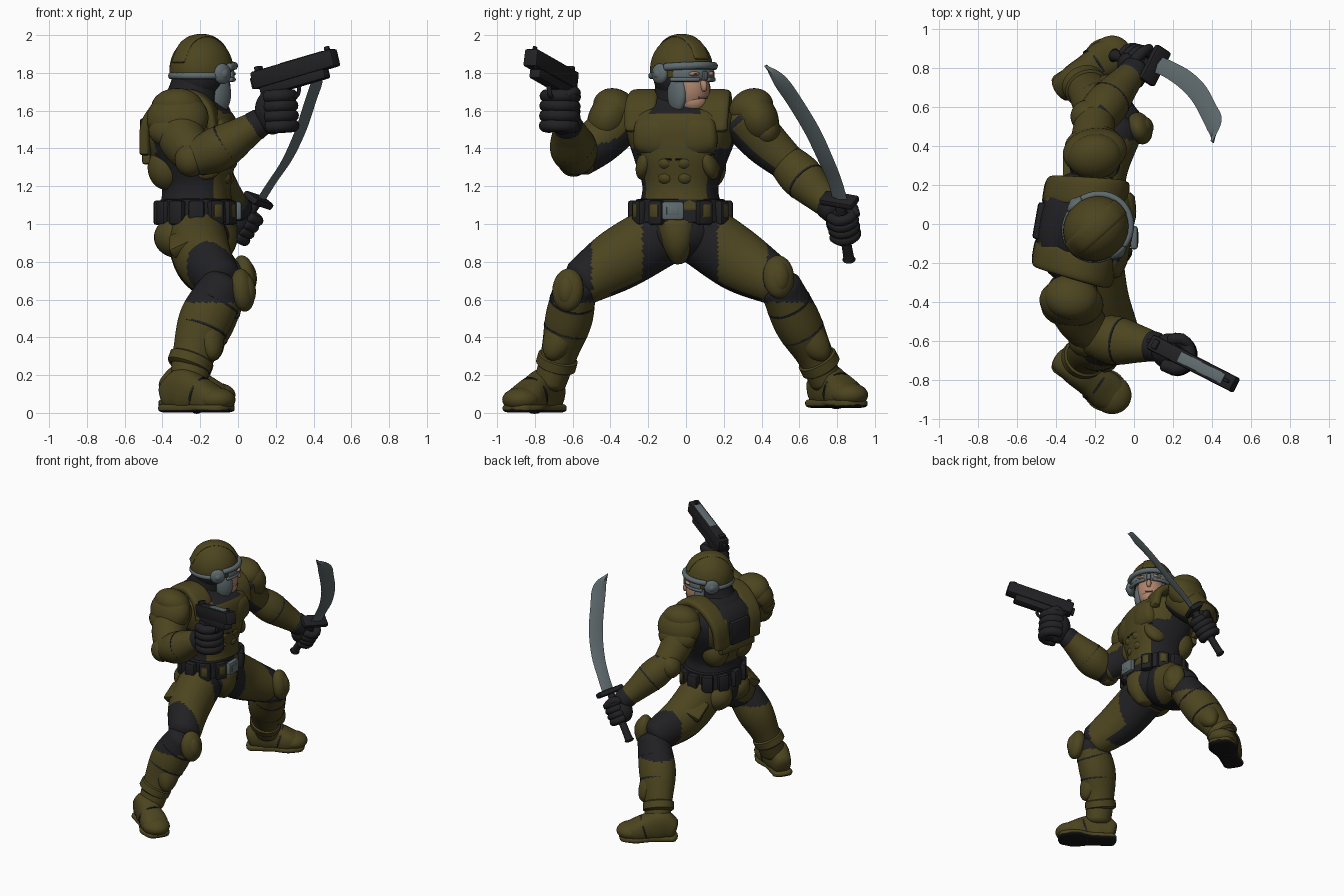
import bpy, bmesh, math
from mathutils import Vector as V, Matrix as M

if "Cube" in bpy.data.objects:
    bpy.data.objects.remove(bpy.data.objects["Cube"])

def mat(name, c):
    m = bpy.data.materials.new(name); m.diffuse_color = (*c, 1); return m
GREEN = mat("olive armour", (0.073, 0.059, 0.014))
BLACK = mat("black cloth", (0.015, 0.015, 0.017))
STEEL = mat("grey steel", (0.115, 0.145, 0.155))
SKIN = mat("skin", (0.42, 0.23, 0.15))
LIP = mat("dark skin", (0.16, 0.07, 0.05))
SOLE = mat("black rubber", (0.008, 0.008, 0.009))

def finish(name, bm, mats, rule=None, angle=40):
    bmesh.ops.recalc_face_normals(bm, faces=bm.faces)
    if rule:
        for f in bm.faces:
            f.material_index = rule(f.calc_center_median(), f.normal)
    me = bpy.data.meshes.new(name); bm.to_mesh(me); bm.free()
    for m in mats if isinstance(mats, list) else [mats]: me.materials.append(m)
    me.set_sharp_from_angle(angle=math.radians(angle))
    o = bpy.data.objects.new(name, me); bpy.context.collection.objects.link(o)
    return o

def frame(x, up=(0, 0, 1)):
    """Rotation whose X axis is x and whose Z axis leans to up."""
    x = V(x).normalized(); y = V(up).cross(x).normalized(); z = x.cross(y)
    return M((x, y, z)).transposed().to_4x4()

def blob(name, loc, r, mats, rot=M(), rule=None, cut=None):
    bm = bmesh.new()
    bmesh.ops.create_uvsphere(bm, u_segments=28, v_segments=18, radius=1,
                              matrix=M.Translation(loc) @ rot @ M.Diagonal((*r, 1)))
    if cut:
        bmesh.ops.bisect_plane(bm, geom=bm.verts[:] + bm.edges[:] + bm.faces[:], plane_co=(0, 0, cut),
                               plane_no=(0, 0, 1), clear_inner=True)
    return finish(name, bm, mats, rule)

def box(name, loc, size, m, rot=M(), bev=0.015):
    bm = bmesh.new()
    bmesh.ops.create_cube(bm, size=1, matrix=M.Diagonal((*size, 1)))
    bmesh.ops.bevel(bm, geom=bm.edges[:], offset=bev, segments=2, affect='EDGES', profile=0.5)
    bm.transform(M.Translation(loc) @ rot)
    return finish(name, bm, m)

def tube(name, pts, mats, side=(0, 1, 0), rule=None, n=24, p=1.0, cap=0.45, floor=None, step=5):
    """Smooth loft through (x, y, z, half width along side, half depth)."""
    if rule: n, step = 56, 16
    P = [V(q) for q in pts]; P = [2*P[0]-P[1]] + P + [2*P[-1]-P[-2]]
    path = []
    for i in range(1, len(P)-2):
        a, b, c, d = P[i-1:i+3]
        for k in range(step):
            t = k/step
            path.append(0.5*(2*b + (c-a)*t + (2*a-5*b+4*c-d)*t*t + (3*b-a-3*c+d)*t**3))
    path.append(P[-2])
    C = [V(q[:3]) for q in path]
    rings = []
    for i, q in enumerate(path):
        t = (C[min(i+1, len(C)-1)] - C[max(i-1, 0)]).normalized()
        u = V(side) - t*t.dot(V(side)); u.normalize()
        rings.append((C[i], t, u, max(q[3], .002), max(q[4], .002)))
    def caps(r, s):
        c, t, u, a, b = r
        return [(c + t*s*cap*min(a, b)*h, t, u, a*w, b*w) for h, w in ((.55, .85), (.9, .5), (1, .12))]
    if cap: rings = caps(rings[0], -1)[::-1] + rings + caps(rings[-1], 1)
    bm = bmesh.new(); loops = []
    for c, t, u, a, b in rings:
        v = t.cross(u); L = []
        for k in range(n):
            w = 2*math.pi*k/n; cs, sn = math.cos(w), math.sin(w)
            q = c + u*a*math.copysign(abs(cs)**p, cs) + v*b*math.copysign(abs(sn)**p, sn)
            if floor is not None: q.z = max(q.z, floor)
            L.append(bm.verts.new(q))
        loops.append(L)
    for A, B in zip(loops, loops[1:]):
        for k in range(n): bm.faces.new((A[k], A[(k+1) % n], B[(k+1) % n], B[k]))
    bm.faces.new(loops[0]); bm.faces.new(loops[-1])
    return finish(name, bm, mats, rule)

def seam(a, b, f, grow=.004, side=(0, 1, 0)):
    """Thin dark band round a limb, between two of its path points."""
    a, b = V(a), V(b); d = (b-a) * (.006/(b-a).length); c = a.lerp(b, f)
    tube("armour_seam", [(*(c+d*k).to_tuple()[:3], c[3]+grow, c[4]+grow) for k in (-1, 1)], BLACK, side, cap=.03, step=1)

# ---- torso, turned a little about z
TM = M.Translation((-.22, -.03, 0)) @ M.Rotation(math.radians(-10), 4, 'Z')
TR = TM.to_3x3().to_4x4(); fwd, lat = TR @ V((1, 0, 0)), TR @ V((0, 1, 0))
def T(x, y, z): return TM @ V((x, y, z))
def torso_rule(c, n):
    l = TM.inverted() @ c; f = n.dot(fwd)
    if c.z > 1.585 and abs(l.y) < .14: return 1
    if c.z < 1.4 and abs(f) < .62: return 1
    return int(c.z < 1.2 and f < 0 or f < .1 and c.z > 1.3 and (abs(l.y) < .11 or abs(l.y) > .23))
tube("torso", [(*T(x, 0, z), a, b) for x, z, a, b in ((0, 1.08, .22, .19), (0, 1.2, .2, .18), (-.01, 1.34, .245, .22),
     (-.03, 1.48, .29, .245), (-.04, 1.58, .28, .22), (-.04, 1.66, .17, .14))], [GREEN, BLACK], lat, torso_rule, p=.85)
tube("neck_cowl", [(-.27, -.03, 1.55, .16, .17), (-.24, -.03, 1.68, .14, .135), (-.21, -.03, 1.8, .125, .125)], BLACK)
for s in (-1, 1):
    tube("chest_plate", [(*T(.115-abs(y-.1)*.25, s*y, 1.46+.06*y), a, .1) for y, a in ((.035, .1), (.1, .115), (.18, .1))],
         GREEN, (0, 0, 1), p=.75, cap=.35)
    tube("chest_strap", [(*T(x, s*y, z), a, b) for x, y, z, a, b in ((.13, .19, 1.5, .085, .03), (.1, .195, 1.62, .085, .03),
         (.0, .19, 1.685, .08, .03), (-.13, .18, 1.65, .075, .03), (-.23, .17, 1.54, .07, .03), (-.245, .15, 1.38, .07, .03))], GREEN, lat, p=.6)
    for z in (1.165, 1.245, 1.325):
        blob("belly_plate", T(.118 + .2*(z-1.165), s*.05, z), (.06, .052, .045), GREEN, TR)
    blob("rib_plate", T(.085, s*.165, 1.33), (.09, .05, .1), GREEN, TR @ M.Rotation(s*.35, 4, 'X'))
    blob("back_plate", T(-.14, s*.12, 1.3), (.1, .1, .12), GREEN, TR)
    tube("chest_seam", [(*T(.2-.35*y, s*y, 1.34+.15*y), .006, .02) for y in (.01, .1, .2)], BLACK, (0, 0, 1), n=8)
box("back_bar", T(-.24, 0, 1.35), (.05, .34, .07), GREEN, TR)
box("back_panel", T(-.26, 0, 1.47), (.06, .19, .18), BLACK, TR)

# ---- belt and hips
tube("belt", [(-.22, -.03, 1.01, .245, .195), (-.22, -.03, 1.13, .235, .19)], BLACK, p=.85, cap=.05)
for k in range(1, 12):
    w = 2*math.pi*k/12
    box("belt_pouch", (-.22+.2*math.cos(w), -.03+.25*math.sin(w), 1.06), (.055, .085, .13), BLACK, M.Rotation(w, 4, 'Z'))
    if k in (1, 2, 10, 11):
        box("belt_clip", (-.22+.22*math.cos(w), -.03+.27*math.sin(w), 1.07), (.025, .05, .07), GREEN, M.Rotation(w, 4, 'Z'), .008)
box("belt_buckle", (0, -.07, 1.07), (.04, .12, .1), STEEL)
box("buckle_inset", (.018, -.07, 1.07), (.008, .065, .045), STEEL, bev=.003)
blob("pelvis", (-.22, -.03, .95), (.2, .21, .15), BLACK)
tube("groin_plate", [(-.175, -.05, 1.0, .125, .17), (-.175, -.045, .92, .1, .17), (-.2, -.04, .83, .05, .13)], GREEN, p=.85)
for s in (-1, 1): blob("seat_plate", (-.32, -.03+s*.11, .93), (.125, .12, .11), GREEN)

# ---- legs: hip to toe, s = -1 is the right leg
LEGS = [(-1, 0, [(-.22, -.14, .94, .16, .17), (-.18, -.36, .81, .15, .165), (-.09, -.55, .69, .115, .125)],
         [(-.07, -.585, .68, .11, .12), (-.17, -.62, .5, .125, .14), (-.235, -.67, .32, .098, .11), (-.265, -.72, .16, .085, .095)],
         (.025, -.625, .65), (-.37, -.695), (-.075, -.9)),
        (1, .025, [(-.22, .09, .94, .16, .17), (-.18, .29, .8, .15, .165), (-.07, .48, .69, .115, .125)],
         [(-.06, .5, .67, .11, .12), (-.16, .59, .48, .125, .14), (-.23, .68, .31, .098, .11), (-.265, .74, .17, .085, .095)],
         (.03, .49, .72), (-.37, .695), (-.075, .89))]
for s, z0, thigh, shin, knee, heel, toe in LEGS:
    yk = abs(thigh[2][1])
    tube("thigh", thigh, [GREEN, BLACK], (1, 0, 0),
         lambda c, n: int(n.z < -.6 and n.x < .5 and abs(c.y) < .4 or abs(c.y) > yk-.05 or n.x > .1 and abs(c.y+.03) < .2))
    tube("shin", shin, [GREEN, BLACK], rule=lambda c, n: int(c.z > .585))
    a, b = V(shin[1][:3]), V(shin[2][:3]); R = frame((1, s*.25, .3), a-b)
    blob("shin_plate", (a+b)/2 + R @ V((.05, 0, .02)), (.08, .09, .18), GREEN, R)
    seam(shin[0], shin[1], .5); seam(shin[1], shin[2], .3); seam(shin[1], shin[2], 1.3)
    tube("ankle_cuff", [(*(b-(a-b)*.15), .108, .118), (*(b-(a-b)*.4), .108, .118)], GREEN, cap=.2)
    Rk = frame((1, s*.35, .15))
    blob("knee_pad", knee, (.06, .085, .115), GREEN, Rk)
    blob("knee_ridge", V(knee)+Rk @ V((.02, 0, 0)), (.05, .055, .085), GREEN, Rk)
    box("thigh_pouch", (thigh[1][0]-.1, thigh[1][1]+s*.01, thigh[1][2]+.1), (.17, .16, .07), GREEN,
        M.Rotation(-s*.55, 4, 'X') @ M.Rotation(-.5, 4, 'Y'), .02)
    # boot
    h, t = V((*heel, z0)), V((*toe, z0)); d = t-h; w = V((-d.y, d.x, 0)).normalized()
    tube("boot", [(*(h+d*f+V((0, 0, z))), a, b) for f, z, a, b in ((0, .09, .065, .08), (.25, .115, .08, .12), (.5, .1, .085, .1),
         (.75, .075, .1, .08), (1, .06, .08, .055))], GREEN, w, p=.8, floor=z0+.02)
    tube("boot_sole", [(*(h+d*f+V((0, 0, .025))), a, .024) for f, a in ((0, .075), (.3, .075), (.45, .078), (.75, .108), (1, .085))],
         [GREEN, SOLE], w, lambda c, n: int(n.z < -.3), p=.6, cap=1.5, floor=z0)
    seam((*(h+d*.5+V((0, 0, .1))), .085, .1), (*(h+d*.75+V((0, 0, .075))), .1, .08), .3, .006, w)
    blob("toe_cap", h+d*.86+V((0, 0, .07)), (.105, .1, .065), GREEN, frame(d))

# ---- arms and shoulder armour
ARMS = [(-1, [(-.32, -.33, 1.56, .13, .13), (-.29, -.46, 1.44, .125, .125), (-.21, -.57, 1.35, .105, .105)],
         [(-.22, -.575, 1.35, .1, .1), (-.1, -.595, 1.4, .118, .125), (.03, -.615, 1.48, .09, .095), (.12, -.63, 1.54, .07, .07)]),
        (1, [(-.2, .3, 1.56, .13, .13), (-.21, .42, 1.43, .115, .12), (-.2, .53, 1.33, .1, .1)],
         [(-.21, .53, 1.33, .1, .1), (-.14, .61, 1.25, .11, .115), (-.06, .71, 1.15, .085, .09), (.01, .79, 1.07, .065, .065)])]
for s, upper, fore in ARMS:
    e = V(fore[0][:3])
    tube("upper_arm", upper, [GREEN, BLACK], (1, 0, 0),
         lambda c, n: int(-s*n.y > .35 and n.z < .5 or (c-e).length < .07))
    tube("forearm", fore, [GREEN, BLACK], (0, 0, 1) if s < 0 else (1, 0, 0), lambda c, n: int((c-e).length < .11 and n.x > .1))
    seam(fore[1], fore[2], .25, .004, (0, 0, 1) if s < 0 else (1, 0, 0))
    tube("glove_cuff", [(*(V(fore[2][:3])*.4+V(fore[3][:3])*.6), .08, .08), (*fore[3][:3], .075, .075)], BLACK)
    blob("elbow_plate", e+V((-.03, s*.02, -.01)), (.085, .085, .09), GREEN)
    o = V(upper[0][:3]); R = frame((-.15, s, .5))
    blob("shoulder_pad", o+V((0, s*.07, 0)), (.115, .165, .145), GREEN, R)
    blob("shoulder_pad_top", o+V((0, s*.045, .055)), (.12, .14, .1), GREEN, R)
    blob("shoulder_pad_lower", o+V((-.01, s*.11, -.065)), (.09, .145, .1), GREEN, R)

def fist(c, axis, f, size=1):
    """Glove with four fingers and a thumb closed about an axis."""
    c, k = V(c), V(axis).normalized(); f = V(f); f = (f - k*k.dot(f)).normalized(); g = k.cross(f)
    blob("glove_palm", c - f*.035, (.08*size, .08*size, .105*size), BLACK, frame(f, k))
    for i in range(4):
        o = c + k*(i-1.5)*.046*size
        tube("finger", [(*(o + (f*math.cos(w) + g*math.sin(w))*.066*size), .03*size, .03*size)
             for w in (-1.9, -1, -.2, .6, 1.4, 2.1)], BLACK, k, n=12, step=3)
    tube("thumb", [(*(c+k*.07*size-f*.05+g*.05*size), .03, .03), (*(c+k*.09*size+g*.075*size), .028, .028),
         (*(c+k*.07*size+f*.06+g*.06*size), .022, .022)], BLACK, k, n=12, step=3)

# ---- pistol in the right hand
rear, muz = V((.1, -.61, 1.75)), V((.51, -.82, 1.87))
G = frame(muz-rear); mid = (rear+muz)/2
def gun(name, p, size, m=BLACK, rot=M(), bev=.012): return box(name, mid + G @ V(p), size, m, G @ rot, bev)
gun("pistol_slide", (0, 0, .01), (.5, .082, .095))
gun("pistol_frame", (-.02, 0, -.055), (.4, .068, .06))
gun("pistol_grip", (-.15, 0, -.15), (.11, .065, .28), rot=M.Rotation(.22, 4, 'Y'))
gun("slide_top_plate", (.06, 0, .056), (.26, .055, .008), STEEL, bev=.002)
gun("front_sight", (.21, 0, .065), (.03, .015, .03), bev=.004)
gun("rear_sight", (-.21, 0, .065), (.03, .05, .03), bev=.004)
gun("pistol_hammer", (-.25, 0, .0), (.04, .025, .06), bev=.006)
tube("trigger_guard", [(*(mid + G @ V(q)), .014, .01) for q in ((-.08, 0, -.06), (-.07, 0, -.12), (-.02, 0, -.125), (.01, 0, -.06))],
     BLACK, G @ V((0, 1, 0)), n=10)
fist(mid + G @ V((-.155, 0, -.18)), G @ V((.2, 0, 1)), muz-rear, 1.15)

# ---- curved sword in the left hand
ax = V((.2, -.05, .3)).normalized(); wd = V((.6, .75, .15)).normalized(); hand = V((.03, .83, 1.01))
blade = [(.11, .82, 1.11, .045), (.18, .79, 1.22, .045), (.26, .74, 1.34, .05), (.33, .67, 1.49, .053),
         (.38, .58, 1.64, .053), (.415, .5, 1.755, .05), (.4, .42, 1.84, .003)]
tube("sword_blade", [(*q, .011) for q in blade], STEEL, wd, n=4, cap=0)
tube("sword_handle", [(*(hand-ax*.24), .037, .032), (*(hand-ax*.2), .028, .026), (*(hand+ax*.12), .027, .026)], BLACK, wd)
box("sword_guard", hand+ax*.14, (.04, .2, .1), BLACK, frame(ax, ax.cross(wd)))
fist(hand-ax*.015, ax, (.8, .5, -.3), .92)

# ---- head, looking to the model's left
HM = M.Translation((-.19, -.02, 0)) @ M.Rotation(math.radians(42), 4, 'Z'); HR = HM.to_3x3().to_4x4()
def H(x, y, z): return HM @ V((x, y, z))
def arc(name, r, z, a0, a1, m, w, d, lift=0):
    A = [math.radians(a0+(a1-a0)*k/8) for k in range(9)]
    tube(name, [(*H(r*math.cos(a), r*.93*math.sin(a), z+lift*math.cos(a)), w, d) for a in A], m, (0, 0, 1), n=12, step=3)
blob("helmet_shell", H(-.005, 0, 1.815), (.175, .163, .185), GREEN, HR, cut=1.775)
blob("helmet_lining", H(-.03, 0, 1.78), (.13, .135, .13), BLACK, HR)
tube("helmet_ridge", [(*H(-.005+.172*math.cos(a), 0, 1.815+.178*math.sin(a)), .05, .014) for a in (.35, .8, 1.3, 1.8, 2.3, 2.9)],
     GREEN, HR @ V((0, 1, 0)), n=16)
arc("helmet_rim", .172, 1.785, 75, 285, STEEL, .018, .014)
arc("goggle_top", .178, 1.828, -75, 75, STEEL, .02, .018, .012)
arc("goggle_lens", .166, 1.79, -60, 60, STEEL, .03, .012)
blob("face", H(.055, 0, 1.715), (.115, .105, .135), SKIN, HR)
blob("jaw", H(.085, 0, 1.645), (.08, .075, .06), SKIN, HR)
blob("nose", H(.165, 0, 1.735), (.025, .018, .035), SKIN, HR @ M.Rotation(-.3, 4, 'Y'))
box("goggle_bridge", H(.175, 0, 1.785), (.025, .03, .05), STEEL, HR, .008)
box("mouth", H(.163, 0, 1.67), (.008, .06, .01), LIP, HR, .002)
for s in (-1, 1):
    arc("goggle_lower", .172, 1.765, s*12, s*65, STEEL, .012, .012)
    blob("eye_patch", H(.15, s*.055, 1.795), (.03, .034, .014), SKIN, HR @ M.Rotation(s*.4, 4, 'Z'))
    blob("eye_line", H(.154, s*.055, 1.795), (.03, .02, .006), BLACK, HR @ M.Rotation(s*.4, 4, 'Z'))
    blob("cheek_guard", H(.055, s*.088, 1.69), (.065, .035, .1), STEEL, HR)
    blob("ear_cup", H(0, s*.16, 1.795), (.055, .03, .055), STEEL, HR)
    blob("ear_cup_centre", H(0, s*.172, 1.795), (.03, .024, .03), STEEL, HR)

for m in bpy.data.materials:
    if m.users and not m.is_grease_pencil:
        m.use_nodes = True
        m.node_tree.nodes["Principled BSDF"].inputs["Base Color"].default_value = m.diffuse_color
